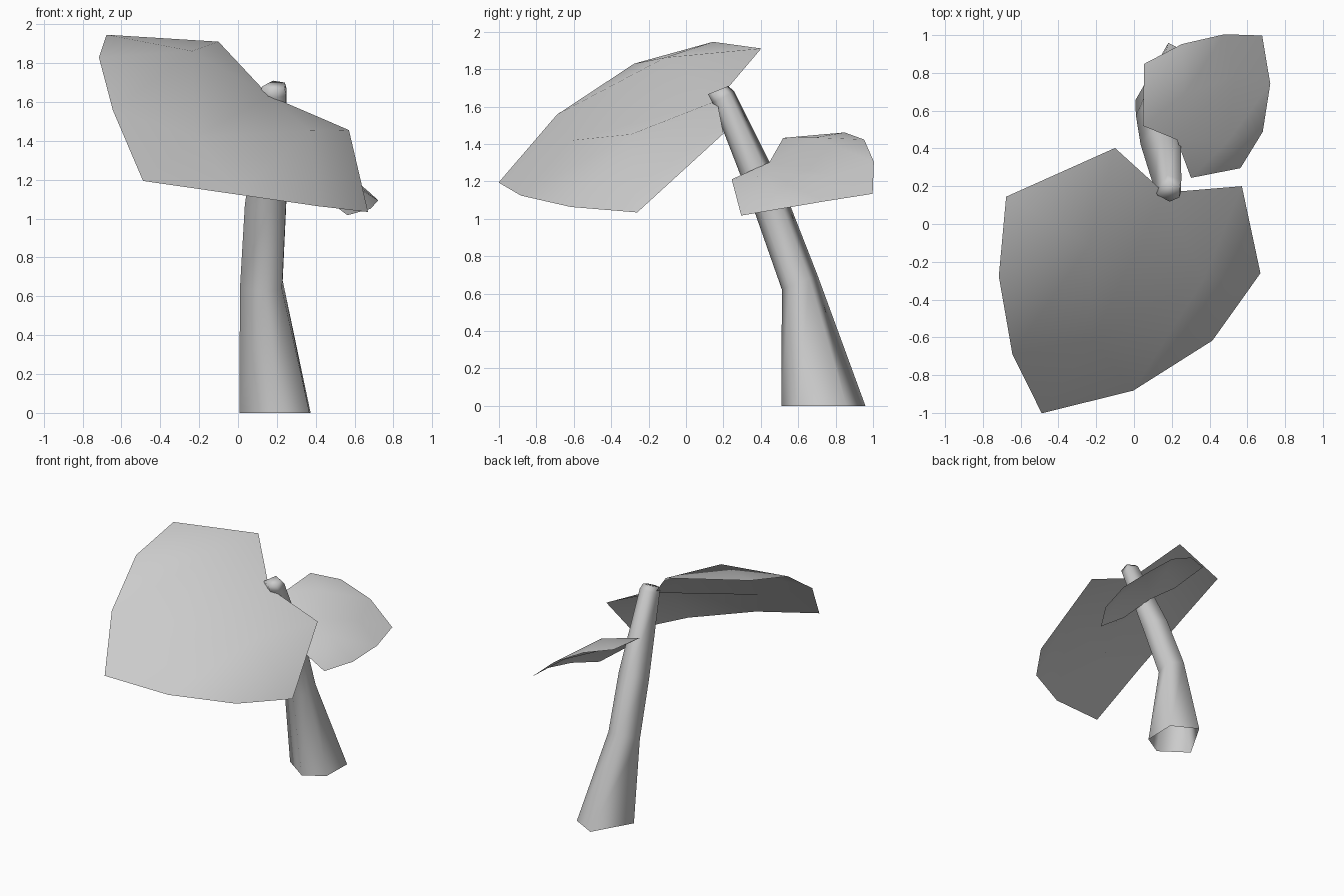
import bpy, bmesh, math
from mathutils import Vector, Matrix

cube = bpy.data.objects.get("Cube")
if cube:
    bpy.data.objects.remove(cube, do_unlink=True)

grey = bpy.data.materials.new("plain_grey")
grey.use_nodes = True
colour = (0.6, 0.6, 0.6, 1)
grey.diffuse_color = colour
bsdf = grey.node_tree.nodes["Principled BSDF"]
bsdf.inputs["Base Color"].default_value = colour
bsdf.inputs["Roughness"].default_value = 0.8


def finish(bm, name):
    mesh = bpy.data.meshes.new(name)
    bm.to_mesh(mesh)
    bm.free()
    obj = bpy.data.objects.new(name, mesh)
    bpy.context.collection.objects.link(obj)
    mesh.materials.append(grey)
    bpy.ops.object.select_all(action="DESELECT")
    bpy.context.view_layer.objects.active = obj
    obj.select_set(True)
    bpy.ops.object.shade_smooth_by_angle(angle=math.radians(120))
    return obj


# Half leaf in its own frame: (along the midrib, sideways, upward)
EDGE = [(-0.163, 0.418, 0), (0.306, 0.838, -0.06), (0.71, 0.704, 0.046), (1.105, 0.398, 0.068)]
BULGE = (0.342, 0.377, 0.169)
NOTCH, RIB, TIP = (0, 0, 0), (0.89, 0, 0.083), (1.406, 0, 0)


def leaf(name, base, along, side, scale):
    along, side = Vector(along).normalized(), Vector(side).normalized()
    up = along.cross(side).normalized()
    side = up.cross(along)
    frame = Matrix((along, side, up)).transposed()
    bm = bmesh.new()
    notch, rib, tip = [bm.verts.new(p) for p in (NOTCH, RIB, TIP)]
    for sign in (1, -1):
        e = [bm.verts.new((a, s * sign, u)) for a, s, u in EDGE]
        b = bm.verts.new((BULGE[0], BULGE[1] * sign, BULGE[2]))
        fan = [notch, *e, rib]
        tris = [(b, fan[i], fan[(i + 1) % 6]) for i in range(6)]
        tris.append((rib, e[3], tip))
        for t in tris:
            bm.faces.new(t if sign < 0 else t[::-1])
    for v in bm.verts:
        v.co = Vector(base) + frame @ v.co * scale
    bm.normal_update()
    if sum(f.normal.z for f in bm.faces) < 0:
        bmesh.ops.reverse_faces(bm, faces=bm.faces[:])
    return finish(bm, name)


leaf("large_leaf", (0.16, 0.166, 1.632), (-0.648, -1.167, -0.438), (0.80, -0.247, -0.546), 1.0)
leaf("small_leaf", (0.227, 0.446, 1.302), (0.616, 0.753, -0.23), (-0.595, 0.618, 0.513), 0.521)

# Five-sided stem, open below, lofted through tilted rings:
# centre, half width, half depth, tilt in degrees
CORNERS = [math.radians(a) for a in (95, 201, 273, 324, 393)]
RINGS = [((0.2, 0.735, 0), 0.207, 0.225, 0),
         ((0.126, 0.608, 0.66), 0.124, 0.103, 22),
         ((0.148, 0.452, 1.08), 0.121, 0.095, 22),
         ((0.184, 0.2, 1.65), 0.079, 0.066, 28),
         ((0.186, 0.172, 1.688), 0.066, 0.058, 22)]
bm = bmesh.new()
loops = []
for centre, width, depth, tilt in RINGS:
    turn = Matrix.Rotation(math.radians(tilt), 3, "X")
    loops.append([bm.verts.new(Vector(centre) + turn @ Vector((width * math.cos(a), depth * math.sin(a), 0)))
                  for a in CORNERS])
for low, high in zip(loops, loops[1:]):
    for i in range(5):
        j = (i + 1) % 5
        bm.faces.new((low[i], low[j], high[j], high[i]))
bm.faces.new(loops[-1])
finish(bm, "stem")
